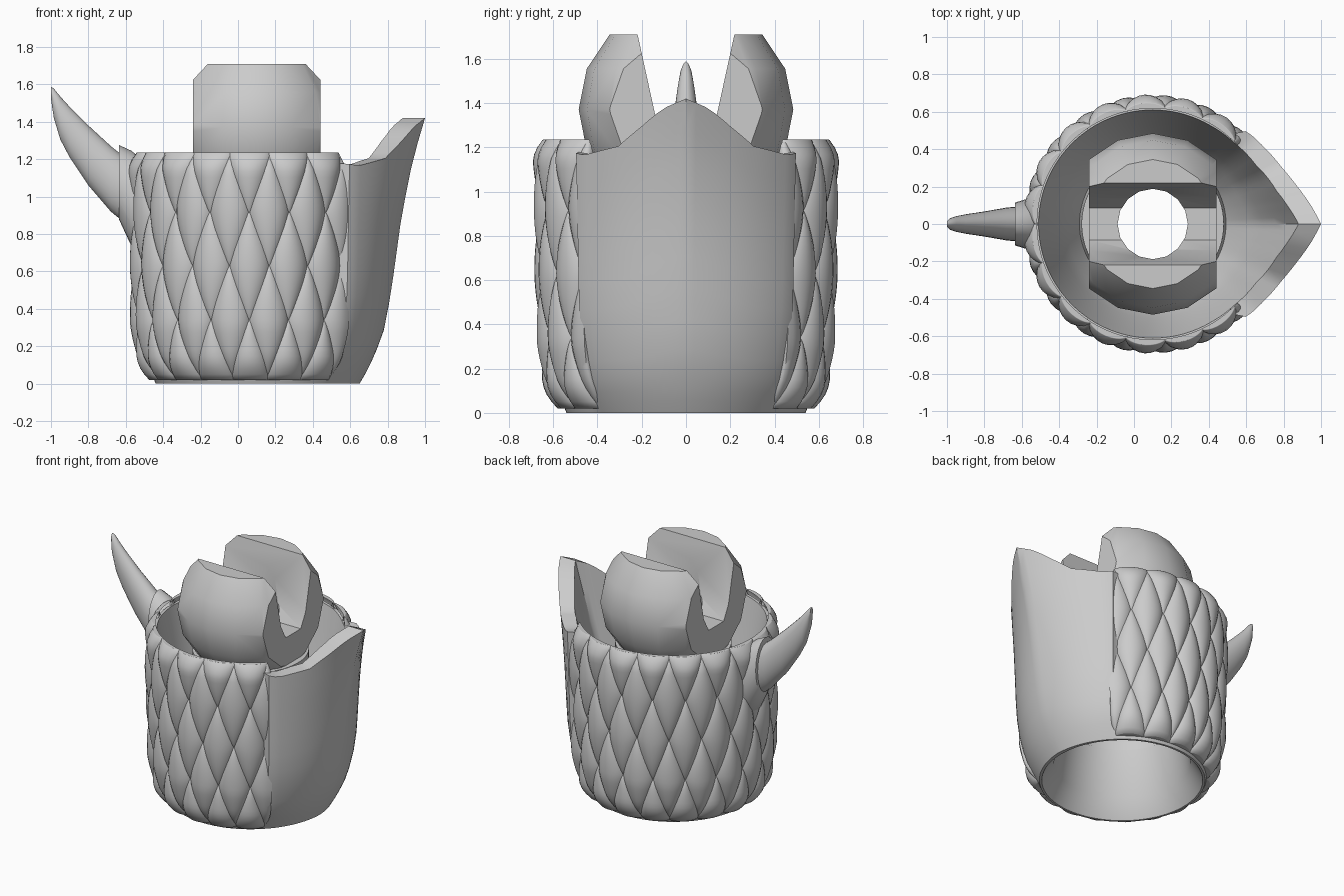
import bpy, bmesh, math
from math import cos, sin, pi, radians, degrees

cube = bpy.data.objects.get("Cube")
if cube:
    bpy.data.objects.remove(cube)

CX = 0.1  # axis of the round body
grey = bpy.data.materials.new("plain_grey")
grey.use_nodes = True
grey.diffuse_color = (0.6, 0.6, 0.6, 1)
grey.node_tree.nodes["Principled BSDF"].inputs["Base Color"].default_value = (0.6, 0.6, 0.6, 1)


def finish(name, bm, angle=35):
    bmesh.ops.remove_doubles(bm, verts=bm.verts, dist=0.0005)
    bmesh.ops.recalc_face_normals(bm, faces=bm.faces)
    mesh = bpy.data.meshes.new(name)
    bm.to_mesh(mesh)
    bm.free()
    mesh.materials.append(grey)
    ob = bpy.data.objects.new(name, mesh)
    bpy.context.collection.objects.link(ob)
    if angle:
        bpy.ops.object.select_all(action='DESELECT')
        ob.select_set(True)
        bpy.context.view_layer.objects.active = ob
        bpy.ops.object.shade_smooth_by_angle(angle=radians(angle))
    return ob


def bridge(bm, a, b, closed=True):
    n = len(a)
    for i in range(n if closed else n - 1):
        j = (i + 1) % n
        bm.faces.new((a[i], a[j], b[j], b[i]))


def curve(points, t):
    # value at t on a line through a few (t, value) points
    if t <= points[0][0]:
        return points[0][1]
    for (t0, a), (t1, b) in zip(points, points[1:]):
        if t <= t1:
            return a + (b - a) * (t - t0) / (t1 - t0)
    return points[-1][1]


# Radius by height: scaled back, plain front and prow ridge
ROUND = [(0, .54), (.06, .565), (.15, .59), (.3, .61), (.6, .62), (1.2, .63)]
FRONT = [(0, .54), (.06, .575), (.15, .62), (.3, .665), (.5, .69), (.9, .7), (1.42, .715)]
PROW = [(0, .55), (.06, .585), (.15, .63), (.3, .685), (.5, .72), (.9, .775), (1.2, .835), (1.42, .9)]
# Rim height and inner rim radius by angle from the prow
RIM = [(0, 1.42), (7, 1.375), (15, 1.29), (24, 1.205), (40, 1.165), (60, 1.2)]
INNER = [(0, .78), (8, .725), (15, .685), (30, .635), (45, .615), (60, .61)]


def hull_radius(theta, z):
    t = abs(degrees(theta))
    back, front = curve(ROUND, z), curve(FRONT, z)
    s = min(1, max(0, (t - 44) / 6))
    ridge = (curve(PROW, z) - front) * max(0, 1 - t / 45) ** 1.4
    return front + (back - front) * s * s * (3 - 2 * s) + ridge


def polar(theta, r, z):
    return (CX + r * cos(theta), r * sin(theta), z)


# Hull: outer wall, rim, tapering bowl, neck under the ball and hollow underside
def rim(t):
    return curve(RIM, abs(degrees(t)))


def outer(f):
    return lambda t: (hull_radius(t, f * rim(t)), f * rim(t))


def inner(f):
    def point(t):
        top = curve(INNER, abs(degrees(t)))
        return (.385 + (top - .385) * f ** .7, .45 + (rim(t) - .45) * f)
    return point


def fixed(r, z):
    return lambda t: (r, z)


N = 120
steps = (0, .04, .08, .13, .2, .3, .4, .5, .6, .7, .8, .9, 1)
under = [(.38, 1.05), (.3, 1.05), (.35, 1.0), (.37, .6), (.445, .13), (.525, 0)]
rings_at = [outer(f) for f in steps] + [inner(f) for f in (1, .8, .6, .4, .2, 0)] + [fixed(*p) for p in under]
bm = bmesh.new()
rings = [[bm.verts.new(polar(t, *fn(t))) for t in (2 * pi * i / N - pi for i in range(N))] for fn in rings_at]
for i, a in enumerate(rings):
    bridge(bm, a, rings[(i + 1) % len(rings)])
finish("hull", bm)

# Overlapping pointed scales around the rounded back and sides
STEP = radians(19.2)
HALF = 0.325
U, V = 12, 20
LIMIT = radians(43)
bm = bmesh.new()
for row, zc in enumerate((.05, .34, .63, .92, 1.2)):
    shift = 0.5 if row % 2 == 0 else 0
    for k in range(-7, 8):
        offset = (k + shift) * STEP
        if abs(offset) > 7.2 * STEP:
            continue
        lines = []
        for iv in range(V + 1):
            v = -1 + 2 * iv / V
            z = min(max(zc + v * HALF, .02), 1.235)
            width = (1 - abs(v) ** 1.6) * STEP * 0.56
            edge = min(1, (1.25 - z) / .1, (z + .02) / .12) ** 0.5
            line = []
            for iu in range(U + 1):
                u = -cos(pi * iu / U)
                t = offset + u * width
                t = pi + max(LIMIT - pi, min(pi - LIMIT, t))
                puff = (1 - u * u) ** 0.65 * (1 - v * v) ** 0.6 * edge
                line.append(bm.verts.new(polar(t, curve(ROUND, z) - .012 + .078 * puff, z)))
            lines.append(line)
        for a, b in zip(lines, lines[1:]):
            bridge(bm, a, b, closed=False)
bmesh.ops.dissolve_degenerate(bm, dist=0.0004, edges=bm.edges)
finish("scales", bm, 60)


# Horn and its collar, lofted from upright oval sections
def loft_x(name, sections, n=24):
    bm = bmesh.new()
    loops = []
    for x, zc, hz, hy in sections:
        loops.append([bm.verts.new((x, hy * cos(2 * pi * i / n), zc + hz * sin(2 * pi * i / n)))
                      for i in range(n)])
    for a, b in zip(loops, loops[1:]):
        bridge(bm, a, b)
    bm.faces.new(loops[0])
    bm.faces.new(loops[-1])
    finish(name, bm, 40)


loft_x("horn_collar", [(-.515, .95, .25, .15), (-.57, .99, .255, .135), (-.635, 1.075, .2, .115)])
loft_x("horn", [(-.6, 1.03, .175, .095), (-.68, 1.095, .175, .088), (-.8, 1.22, .16, .067),
                (-.9, 1.345, .135, .052), (-.95, 1.42, .115, .042), (-.985, 1.5, .078, .03),
                (-1, 1.555, .032, .015)])

# Ball: sphere cut flat on top and on both ends
bm = bmesh.new()
bmesh.ops.create_uvsphere(bm, u_segments=16, v_segments=8, radius=0.485)
bmesh.ops.translate(bm, verts=bm.verts, vec=(CX, 0, 1.37))
for co, no in (((CX + .34, 0, 0), (1, 0, 0)), ((CX - .34, 0, 0), (-1, 0, 0)), ((0, 0, 1.71), (0, 0, 1))):
    res = bmesh.ops.bisect_plane(bm, geom=bm.verts[:] + bm.edges[:] + bm.faces[:], dist=1e-5,
                                 plane_co=co, plane_no=no, clear_outer=True)
    cut = [g for g in res["geom_cut"] if isinstance(g, bmesh.types.BMEdge)]
    bmesh.ops.holes_fill(bm, edges=cut)
ball = finish("slotted_ball", bm, 0)

# Cutters: tapered slot along x and an upright round bore
bm = bmesh.new()
half = [(.243, 1.82), (.14, 1.35), (.085, 1.25)]
profile = half + [(-y, z) for y, z in reversed(half)]
ends = [[bm.verts.new((x, y, z)) for y, z in profile] for x in (-1, 1)]
bridge(bm, *ends)
bm.faces.new(ends[0])
bm.faces.new(ends[1])
slot = finish("slot_cutter", bm, 0)
bm = bmesh.new()
bmesh.ops.create_cone(bm, cap_ends=True, segments=16, radius1=.188, radius2=.188, depth=2)
bmesh.ops.translate(bm, verts=bm.verts, vec=(CX, 0, 1.2))
bore = finish("bore_cutter", bm, 0)

bpy.ops.object.select_all(action='DESELECT')
ball.select_set(True)
bpy.context.view_layer.objects.active = ball
for cutter in (slot, bore):
    cutter.hide_render = True
    mod = ball.modifiers.new("cut", 'BOOLEAN')
    mod.operation = 'DIFFERENCE'
    mod.solver = 'EXACT'
    mod.object = cutter
    bpy.ops.object.modifier_apply(modifier=mod.name)
    bpy.data.objects.remove(cutter)
bpy.ops.object.shade_smooth_by_angle(angle=radians(26))
